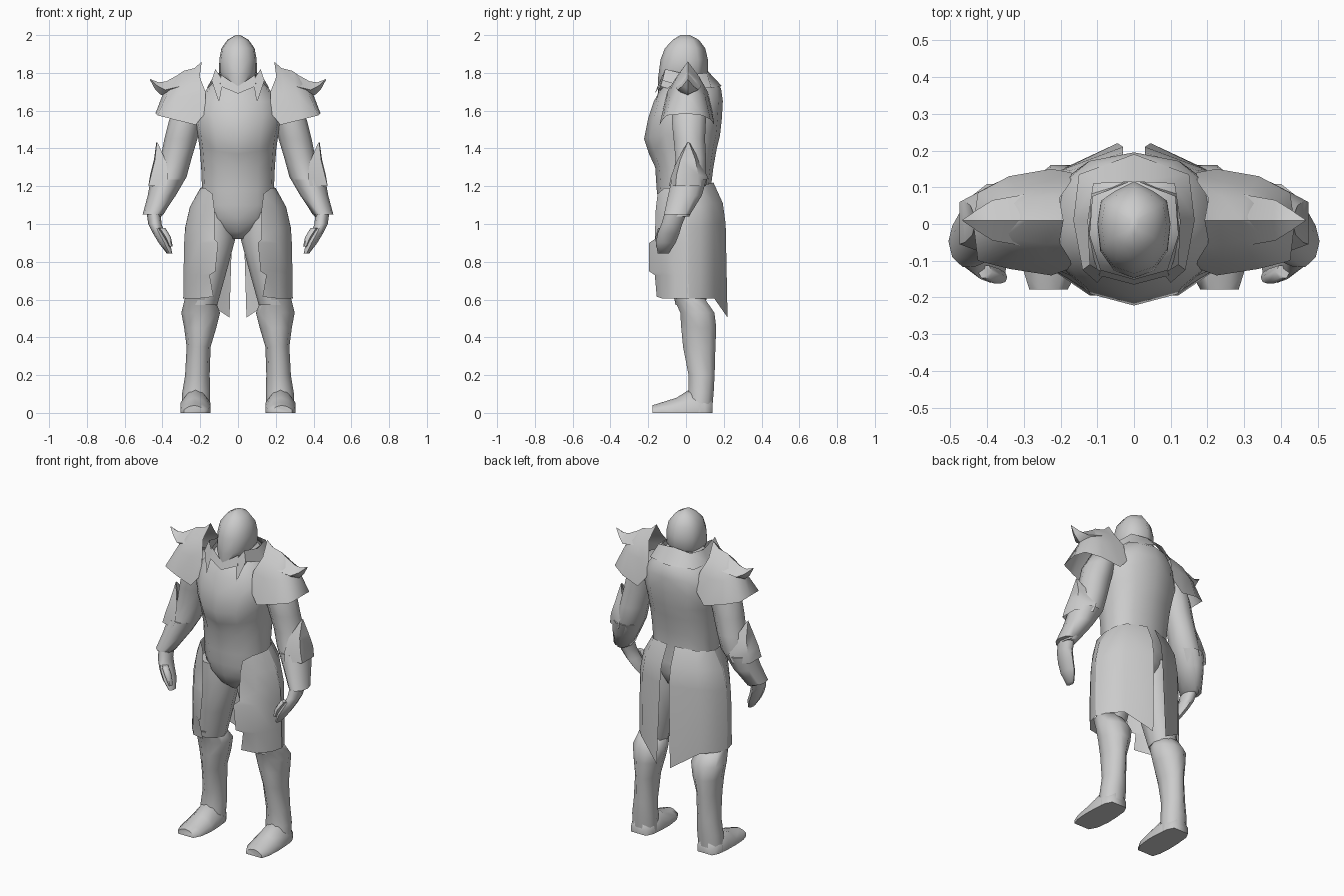
import bpy, bmesh, math

steel = bpy.data.materials.new("plain_grey")
steel.diffuse_color = (0.6, 0.6, 0.6, 1)


def finish(name, bm, angle):
    """Turn a right-hand half into a mirrored, shaded object."""
    bmesh.ops.remove_doubles(bm, verts=bm.verts[:], dist=0.0005)
    bmesh.ops.recalc_face_normals(bm, faces=bm.faces[:])
    me = bpy.data.meshes.new(name)
    bm.to_mesh(me)
    bm.free()
    me.materials.append(steel)
    ob = bpy.data.objects.new(name, me)
    bpy.context.collection.objects.link(ob)
    bpy.ops.object.select_all(action='DESELECT')
    ob.select_set(True)
    bpy.context.view_layer.objects.active = ob
    bpy.ops.object.shade_smooth_by_angle(angle=math.radians(angle))
    mod = ob.modifiers.new("mirror", 'MIRROR')
    mod.merge_threshold = 0.001
    return ob


def loft(name, rows, closed=True, caps=True, angle=65):
    """Skin rows of points that all have the same count."""
    bm = bmesh.new()
    grid = [[bm.verts.new(p) for p in row] for row in rows]
    n = len(rows[0])
    for a, b in zip(grid, grid[1:]):
        for i in range(n if closed else n - 1):
            j = (i + 1) % n
            bm.faces.new((a[i], a[j], b[j], b[i]))
    if caps:
        bm.faces.new(grid[0])
        bm.faces.new(grid[-1])
    return finish(name, bm, angle)


def limb(name, bounds, n=10):
    """Loft of level ovals given as z, x min, x max, y min, y max."""
    rows = []
    for z, x0, x1, y0, y1 in bounds:
        rows.append([((x0 + x1) / 2 + (x1 - x0) / 2 * math.cos(2 * math.pi * i / n),
                      (y0 + y1) / 2 + (y1 - y0) / 2 * math.sin(2 * math.pi * i / n), z)
                     for i in range(n)])
    return loft(name, rows)


def half_ring(z, w, f, b, drop=0, back=.88):
    """Half of a body section with a ridge at the front and back."""
    return [(0, -f, z - drop), (.55 * w, -.86 * f, z - drop * .5), (.92 * w, -.5 * f, z),
            (w, 0, z), (.9 * w, .55 * b, z), (.55 * w, back * b, z), (0, b, z)]


def body(name, rings, **kw):
    return loft(name, [half_ring(*r, **kw) for r in rings], closed=False)


# Torso running down into the pelvis
body("torso", [(.92, .03, .05, .06), (.96, .09, .10, .12), (1.03, .17, .135, .135),
               (1.10, .19, .145, .14), (1.18, .19, .155, .13), (1.30, .195, .163, .145),
               (1.40, .203, .195, .163, .03), (1.47, .213, .222, .18, .02),
               (1.56, .235, .20, .19), (1.65, .22, .17, .195),
               (1.72, .16, .13, .185), (1.78, .10, .08, .12)])

# Helmet with a beaked front and ridged back
body("helmet", [(1.74, .065, .148, .07, .035), (1.80, .10, .147, .115, .02),
                (1.87, .099, .135, .116), (1.93, .088, .112, .102),
                (1.975, .056, .07, .068), (2.0, .012, .03, .02)], back=.76)

# Standing collar, lapels, inner lining and front band
loft("collar", [
    [(0, .115, 1.81), (.11, .11, 1.80), (.125, .01, 1.79), (.12, -.11, 1.82), (.08, -.135, 1.76)],
    [(0, .19, 1.73), (.15, .135, 1.72), (.165, .01, 1.72), (.14, -.125, 1.76), (.10, -.16, 1.64)]],
    closed=False, caps=False)
loft("collar_lining", [
    [(0, .12, 1.80), (.112, .075, 1.79), (.12, -.03, 1.785), (.09, -.125, 1.79), (0, -.15, 1.73)],
    [(0, .14, 1.70), (.125, .09, 1.70), (.13, -.03, 1.70), (.095, -.14, 1.73), (0, -.165, 1.69)]],
    closed=False, caps=False)


# Bell-shaped shoulder armour: crest, two tiers, flared rim
loft("shoulder_armour", [
    [(.192, .01, 1.86), (.23, .01, 1.825), (.29, .01, 1.81), (.335, .01, 1.775),
     (.36, .01, 1.755), (.335, .01, 1.775), (.29, .01, 1.81), (.23, .01, 1.825),
     (.192, .01, 1.86)],
    [(.203, -.05, 1.78), (.24, -.055, 1.765), (.30, -.045, 1.755), (.345, -.03, 1.735),
     (.375, .01, 1.72), (.345, .05, 1.735), (.30, .065, 1.755), (.24, .075, 1.765),
     (.203, .07, 1.78)],
    [(.172, -.10, 1.70), (.24, -.10, 1.68), (.32, -.085, 1.68), (.375, -.05, 1.69),
     (.397, .01, 1.69), (.375, .065, 1.69), (.32, .10, 1.68), (.24, .115, 1.68),
     (.172, .115, 1.70)],
    [(.17, -.12, 1.59), (.225, -.14, 1.525), (.34, -.122, 1.553), (.425, -.10, 1.575),
     (.437, .0, 1.585), (.425, .085, 1.575), (.34, .13, 1.553), (.225, .15, 1.525),
     (.17, .14, 1.59)]], closed=False, caps=False)
loft("shoulder_spike", [
    [(.30, -.06, 1.73), (.29, .01, 1.805), (.30, .08, 1.73), (.36, .01, 1.67)],
    [(.385, -.045, 1.71), (.38, .01, 1.755), (.385, .065, 1.71), (.41, .01, 1.685)],
    [(.425, -.02, 1.73), (.42, .01, 1.75), (.425, .04, 1.73), (.44, .01, 1.715)],
    [(.466, .008, 1.766), (.465, .01, 1.767), (.466, .012, 1.766), (.467, .01, 1.765)]])

# Arms and hands
limb("arm", [(1.66, .17, .30, -.07, .11), (1.55, .19, .365, -.08, .11),
             (1.45, .215, .39, -.07, .105), (1.35, .245, .41, -.06, .11),
             (1.25, .272, .44, -.07, .11), (1.15, .33, .465, -.09, .08),
             (1.04, .405, .48, -.11, .02)])
limb("hand", [(1.07, .41, .485, -.11, .01), (1.0, .405, .475, -.13, -.02),
              (.95, .385, .45, -.15, -.035), (.90, .36, .42, -.16, -.055),
              (.845, .348, .378, -.15, -.09)], 8)
limb("thumb", [(.98, .385, .425, -.15, -.11), (.93, .355, .39, -.165, -.12),
               (.88, .345, .365, -.16, -.13)], 6)

# Forearm guard and its pointed elbow plate
limb("forearm_guard", [(1.235, .283, .463, -.08, .113), (1.15, .335, .478, -.10, .088),
                       (1.05, .395, .505, -.12, .025)], 10)
loft("elbow_plate", [
    [(.425, .005, 1.43), (.43, .01, 1.435), (.432, .015, 1.435), (.425, .02, 1.43)],
    [(.38, -.05, 1.33), (.44, -.03, 1.34), (.445, .05, 1.34), (.38, .075, 1.33)],
    [(.37, -.08, 1.25), (.46, -.05, 1.26), (.465, .065, 1.26), (.37, .115, 1.25)],
    [(.38, -.09, 1.20), (.475, -.055, 1.20), (.475, .06, 1.20), (.385, .105, 1.20)]],
    closed=False, caps=False)

# Legs
limb("thigh", [(1.06, .02, .23, -.11, .13), (.93, .012, .24, -.11, .13),
               (.75, .06, .25, -.09, .12), (.57, .11, .275, -.06, .11)])
limb("boot", [(.61, .125, .28, -.07, .10), (.53, .095, .30, -.035, .155),
              (.45, .115, .285, -.03, .165), (.35, .145, .272, -.02, .16),
              (.20, .15, .28, .01, .155), (.11, .147, .295, .01, .15),
              (0, .15, .30, 0, .14)])


def foot_section(y, x0, x1, h):
    w = x1 - x0
    return [(x0, y, 0), (x0, y, h * .45), (x0 + w * .25, y, h * .85), (x0 + w * .5, y, h),
            (x0 + w * .75, y, h * .85), (x1, y, h * .45), (x1, y, 0)]


loft("foot", [foot_section(*s) for s in (
    (-.178, .18, .285, .04), (-.13, .155, .30, .055), (-.05, .145, .305, .08),
    (.02, .147, .303, .125), (.10, .155, .295, .10), (.14, .175, .275, .08))])

# Knee-length skirt armour: notched front, side strip and pointed tail
loft("skirt_front", [
    [(.135, -.15, 1.16), (.175, -.115, 1.19), (.195, -.04, 1.19), (.20, .01, 1.19)],
    [(.125, -.16, 1.08), (.20, -.12, 1.09), (.242, -.05, 1.09), (.255, .01, 1.09)],
    [(.125, -.165, .92), (.21, -.125, .98), (.262, -.055, .98), (.28, .01, .98)],
    [(.105, -.195, .90), (.21, -.13, .90), (.265, -.06, .90), (.285, .01, .90)],
    [(.12, -.195, .75), (.215, -.13, .75), (.268, -.06, .75), (.288, .01, .75)],
    [(.15, -.165, .73), (.215, -.13, .73), (.268, -.06, .73), (.288, .01, .73)],
    [(.13, -.155, .615), (.215, -.125, .605), (.27, -.06, .605), (.29, .015, .605)]],
    closed=False, caps=False)
loft("skirt_back", [
    [(.197, .0, 1.19), (.185, .06, 1.20), (.145, .11, 1.21), (.025, .145, 1.22)],
    [(.255, .0, 1.09), (.238, .07, 1.10), (.175, .145, 1.11), (.03, .195, 1.11)],
    [(.28, .0, .98), (.26, .075, .98), (.19, .15, 1.0), (.03, .21, 1.0)],
    [(.29, .01, .605), (.265, .075, .605), (.195, .15, .605), (.045, .22, .505)]],
    closed=False, caps=False)
